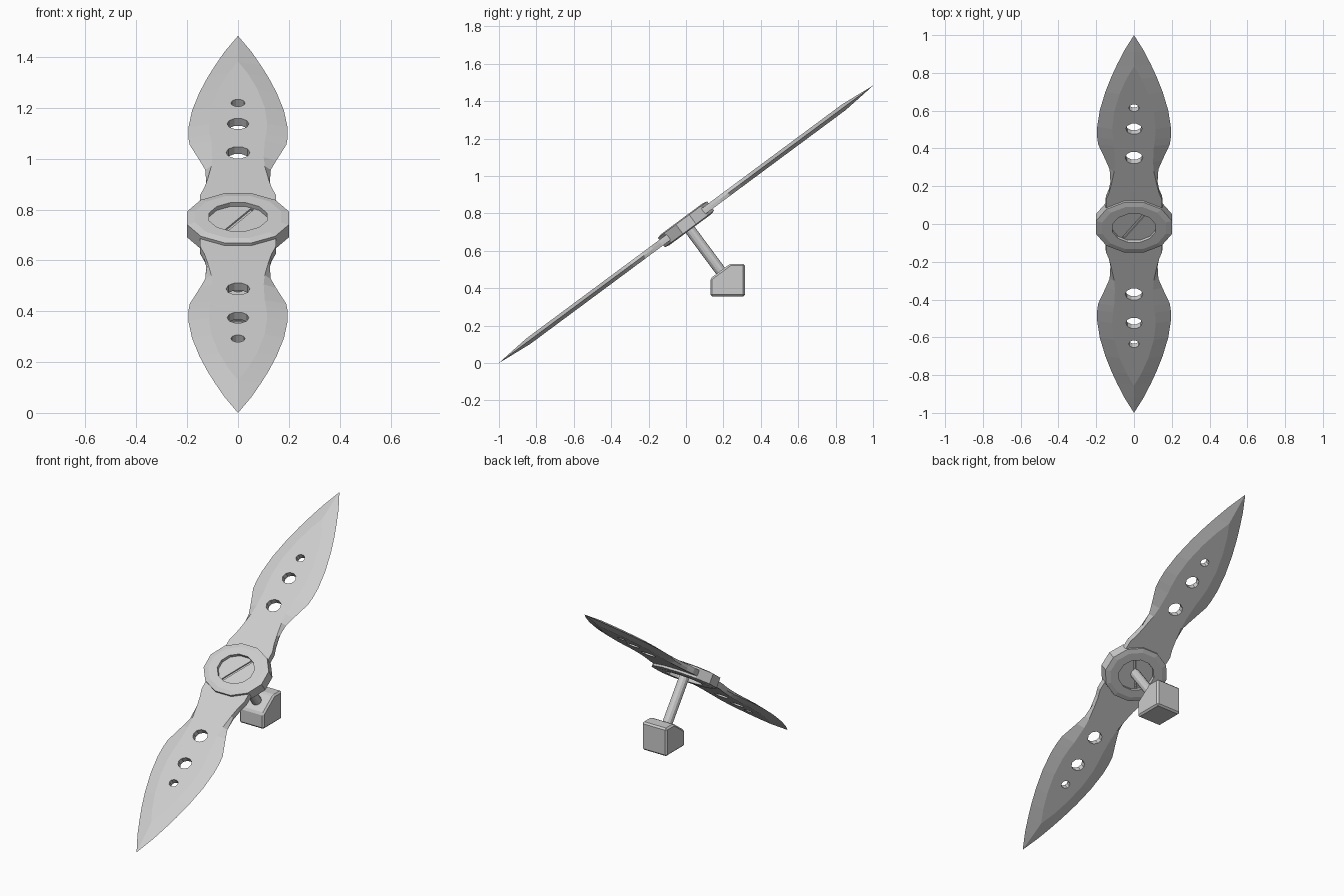
import bpy, bmesh, math
from mathutils import Matrix, Vector

if "Cube" in bpy.data.objects:
    bpy.data.objects.remove(bpy.data.objects["Cube"])

TILT = math.atan2(1.483, 2.0)
FRAME = Matrix.Translation((0, 0, 0.7415)) @ Matrix.Rotation(TILT, 4, 'X')
SQUASH = 0.82   # round parts are slightly shorter along the blade


def finish(bm, name, matrix=FRAME):
    bmesh.ops.remove_doubles(bm, verts=bm.verts, dist=1e-5)
    bmesh.ops.recalc_face_normals(bm, faces=bm.faces)
    me = bpy.data.meshes.new(name)
    bm.to_mesh(me)
    bm.free()
    ob = bpy.data.objects.new(name, me)
    bpy.context.collection.objects.link(ob)
    ob.matrix_world = matrix
    return ob


def loft(rings, name, closed=False):
    bm = bmesh.new()
    rows = [[bm.verts.new(p) for p in r] for r in rings]
    n = len(rows[0])
    pairs = list(zip(rows, rows[1:])) + ([(rows[-1], rows[0])] if closed else [])
    for a, b in pairs:
        for i in range(n):
            j = (i + 1) % n
            bm.faces.new((a[i], a[j], b[j], b[i]))
    return finish(bm, name)


def prism(bm, sides, rx, ry, depth, center, spin=0.0):
    m = (Matrix.Translation(center) @ Matrix.Diagonal((rx, ry, 1, 1))
         @ Matrix.Rotation(spin, 4, 'Z'))
    bmesh.ops.create_cone(bm, cap_ends=True, segments=sides, radius1=1,
                          radius2=1, depth=depth, matrix=m)


# Blade: (distance along, half width at edge, half width of flat, half thickness)
half = [(0.10, .15, .149, .018), (0.17, .15, .149, .018), (0.22, .134, .132, .018),
        (0.28, .125, .119, .018), (0.36, .129, .105, .018), (0.42, .150, .101, .018),
        (0.525, .190, .105, .018), (0.57, .195, .111, .018), (0.64, .195, .115, .018),
        (0.75, .181, .105, .018), (0.87, .152, .076, .018), (0.97, .120, .040, .018),
        (1.05, .090, .001, .018), (1.14, .053, .0005, .010), (1.244, .0006, .0002, .0003)]
stations = [(-v, e, f, h) for v, e, f, h in reversed(half)] + half
bm = bmesh.new()
rows = [[bm.verts.new(p) for p in ((f, v, h), (e, v, 0), (f, v, -h),
                                   (-f, v, -h), (-e, v, 0), (-f, v, h))]
        for v, e, f, h in stations]
for a, b in zip(rows, rows[1:]):
    for i in range(6):
        j = (i + 1) % 6
        bm.faces.new((a[i], a[j], b[j], b[i]))
bm.faces.new(rows[0])
bm.faces.new(rows[-1])
blade = finish(bm, "blade")

# Cutter: three holes per side, and a screw slot on each face
bm = bmesh.new()
for s in (-1, 1):
    for v, r in ((.45, .047), (.64, .043), (.778, .028)):
        prism(bm, 10, r, r * .85, .2, (0, s * v, 0), math.pi / 10)
    m = (Matrix.Translation((0, 0, s * .02)) @ Matrix.Rotation(math.radians(54), 4, 'Z')
         @ Matrix.Diagonal((.19, .014, .02, 1)))
    bmesh.ops.create_cube(bm, size=1, matrix=m)
cutter = finish(bm, "hole_cutter")
cutter.hide_render = True
mod = blade.modifiers.new("holes", 'BOOLEAN')
mod.operation = 'DIFFERENCE'
mod.solver = 'EXACT'
mod.object = cutter
bpy.context.view_layer.update()
dg = bpy.context.evaluated_depsgraph_get()
cut_mesh = bpy.data.meshes.new_from_object(blade.evaluated_get(dg))
blade.modifiers.clear()
blade.data = cut_mesh
bpy.data.objects.remove(cutter)

# Twelve-sided hub ring around the centre, open in the middle
R = 0.2 / math.cos(math.radians(15))
profile = [(R, -.031), (R, .031), (.175, .037), (.118, .037), (.118, -.037), (.175, -.037)]
loft([[(r * math.cos(math.radians(15 + 30 * k)),
        SQUASH * r * math.sin(math.radians(15 + 30 * k)), w) for k in range(12)]
      for r, w in profile], "hub_ring", closed=True)

# Post, square to the blade
bm = bmesh.new()
prism(bm, 12, .029, .029, .32, (0, 0, -.17))
finish(bm, "post")

# Base block with a corner sloped to meet the post
bm = bmesh.new()
pts = [(.13, .355), (.315, .355), (.315, .53), (.235, .53), (.13, .452)]
face = bm.faces.new([bm.verts.new((-.085, y, z)) for y, z in pts])
ext = bmesh.ops.extrude_face_region(bm, geom=[face])
bmesh.ops.translate(bm, vec=Vector((.17, 0, 0)),
                    verts=[g for g in ext["geom"] if isinstance(g, bmesh.types.BMVert)])
bmesh.ops.recalc_face_normals(bm, faces=bm.faces)
bmesh.ops.bevel(bm, geom=bm.edges[:], offset=.01, segments=1, affect='EDGES')
finish(bm, "base_block", Matrix.Identity(4))
